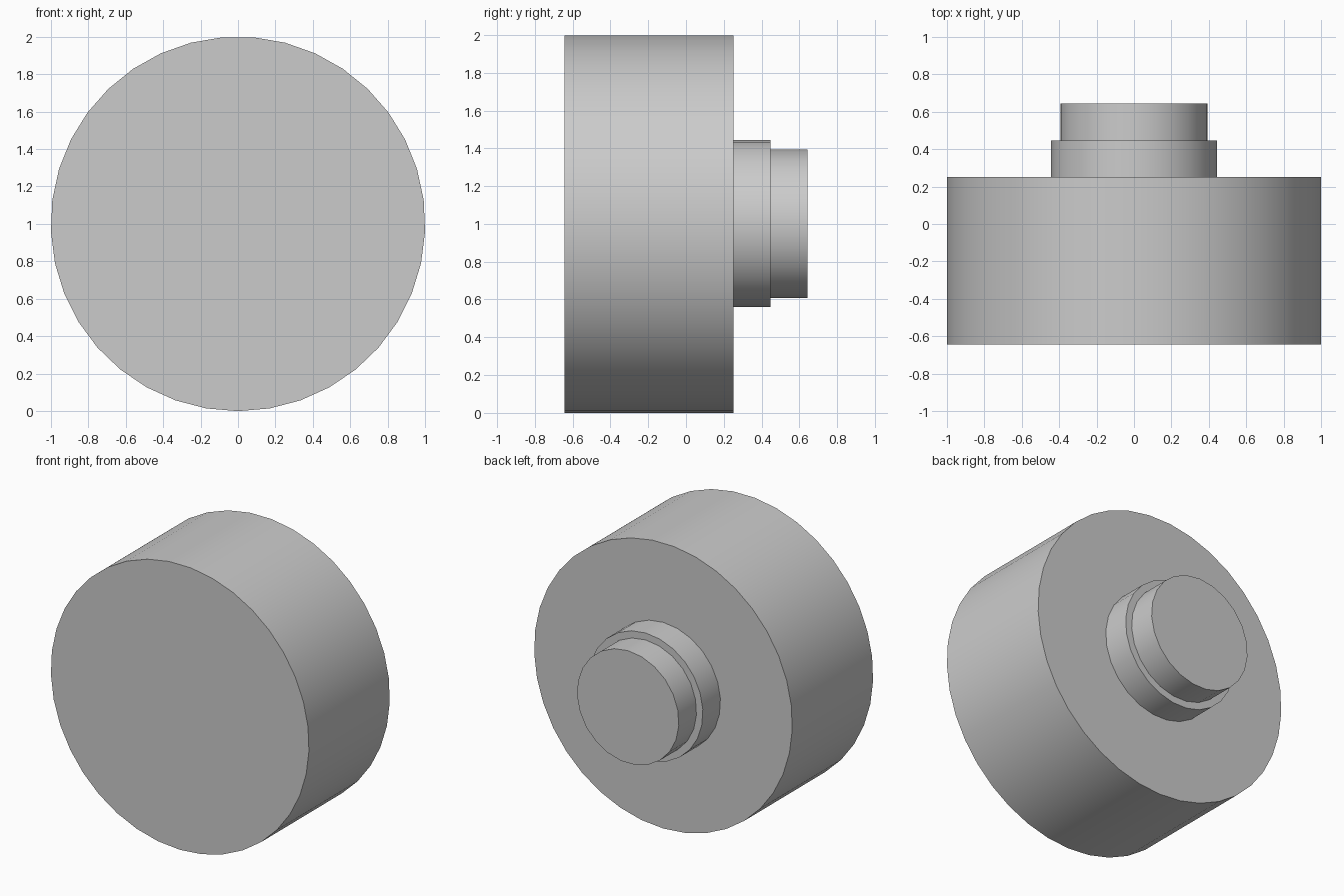
import bpy
import math
from mathutils import Matrix

cube = bpy.data.objects.get("Cube")
if cube:
    bpy.data.objects.remove(cube, do_unlink=True)

grey = bpy.data.materials.new("light grey")
grey.use_nodes = True
grey.diffuse_color = (0.6, 0.6, 0.6, 1)
grey.node_tree.nodes["Principled BSDF"].inputs["Base Color"].default_value = (0.6, 0.6, 0.6, 1)

CENTRE_Z = 1.0


def disc(name, radius, front, back, sides, vertex_down):
    """Solid cylinder along y, with one corner pointing straight down or up."""
    bpy.ops.mesh.primitive_cylinder_add(vertices=sides, radius=radius, depth=back - front,
                                        location=(0, (front + back) / 2, CENTRE_Z))
    obj = bpy.context.object
    obj.name = name
    # The primitive's first corner lies on +y, which this turn sends to -z or +z
    turn = -math.pi / 2 if vertex_down else math.pi / 2
    obj.data.transform(Matrix.Rotation(turn, 4, "X"))
    obj.data.materials.append(grey)
    bpy.ops.object.shade_smooth_by_angle(angle=math.radians(30))
    return obj


# Wide drum, then the stepped boss on its back
disc("drum", 1.001, -0.643, 0.252, 37, True)
disc("boss_collar", 0.444, 0.252, 0.447, 25, False)
disc("boss_tip", 0.395, 0.447, 0.643, 23, False)
